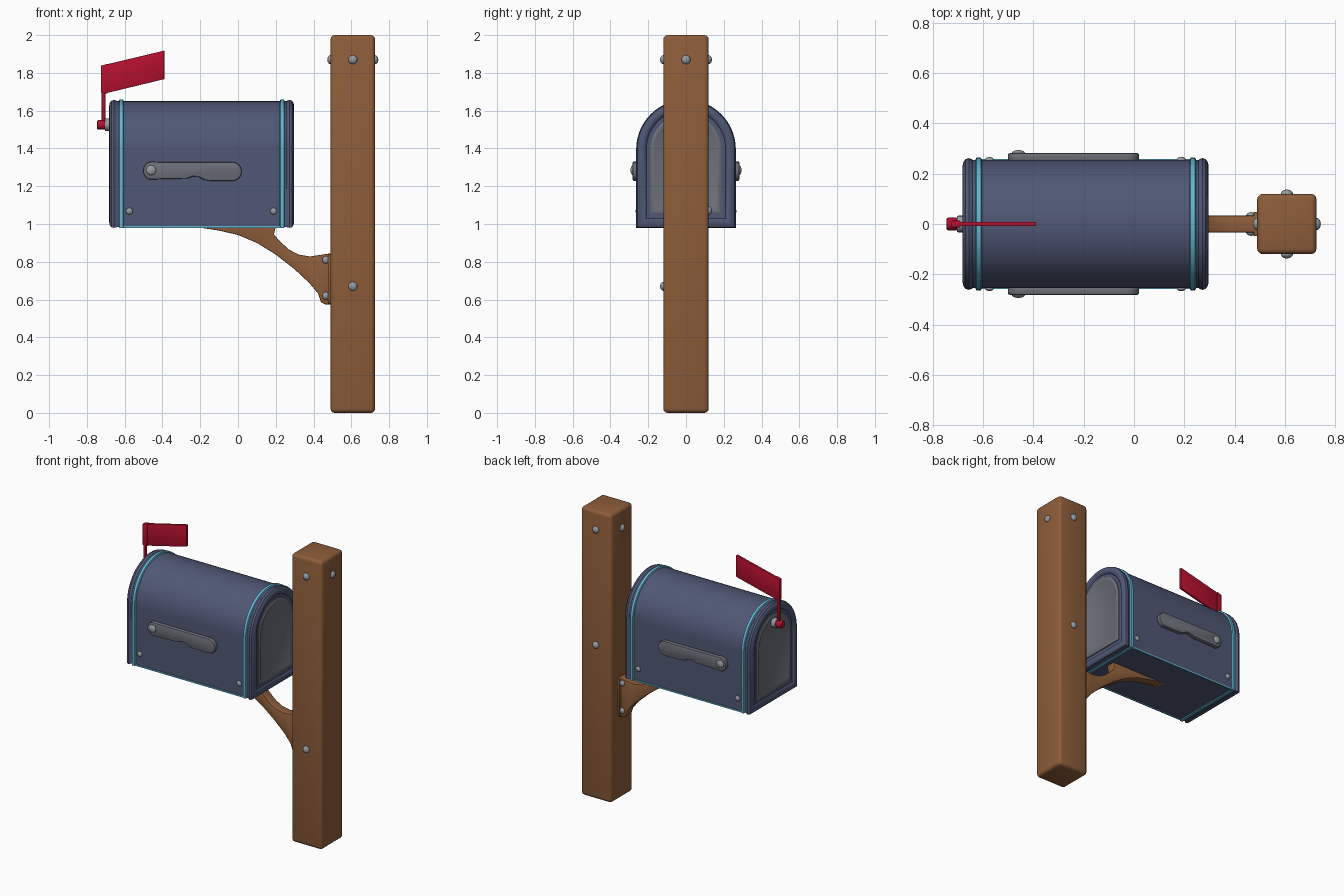
import bpy, bmesh, math
from mathutils import Vector

if "Cube" in bpy.data.objects:
    bpy.data.objects.remove(bpy.data.objects["Cube"])


def material(name, rgb):
    m = bpy.data.materials.new(name)
    m.diffuse_color = (*rgb, 1)
    m.use_nodes = True
    m.node_tree.nodes["Principled BSDF"].inputs["Base Color"].default_value = m.diffuse_color
    return m


WOOD = material("brown wood", (0.27, 0.11, 0.043))
BLUE = material("slate blue metal", (0.08, 0.096, 0.177))
CYAN = material("light blue trim", (0.13, 0.46, 0.64))
RED = material("flag red", (0.46, 0.005, 0.028))
STEEL = material("bolt steel", (0.30, 0.33, 0.36))
GREY = material("grey plate", (0.15, 0.16, 0.19))


def finish(bm, name, mat, bevel=0.0, segments=2, limit=35):
    """Bevel sharp edges, then make a smooth-by-angle object."""
    bmesh.ops.recalc_face_normals(bm, faces=bm.faces)
    if bevel:
        edges = [e for e in bm.edges if e.calc_face_angle(0) > math.radians(limit)]
        bmesh.ops.bevel(bm, geom=edges, offset=bevel, segments=segments,
                        profile=0.5, affect='EDGES', clamp_overlap=True)
    me = bpy.data.meshes.new(name)
    bm.to_mesh(me)
    bm.free()
    me.materials.append(mat)
    ob = bpy.data.objects.new(name, me)
    bpy.context.collection.objects.link(ob)
    bpy.ops.object.select_all(action='DESELECT')
    ob.select_set(True)
    bpy.context.view_layer.objects.active = ob
    bpy.ops.object.shade_smooth_by_angle(angle=math.radians(35))
    return ob


def box(name, lo, hi, mat, bevel=0.0, segments=2):
    bm = bmesh.new()
    bmesh.ops.create_cube(bm, size=1)
    for v in bm.verts:
        v.co = [(l + h) / 2 + c * (h - l) for l, h, c in zip(lo, hi, v.co)]
    return finish(bm, name, mat, bevel, segments)


def slab(name, pts, y0, y1, mat, bevel=0.0):
    """Extrude an x-z outline between two y values."""
    bm = bmesh.new()
    face = bm.faces.new([bm.verts.new((x, y0, z)) for x, z in pts])
    ext = bmesh.ops.extrude_face_region(bm, geom=[face])['geom']
    for v in ext:
        if isinstance(v, bmesh.types.BMVert):
            v.co.y = y1
    return finish(bm, name, mat, bevel)


def round_bolt(name, pos, axis, r=0.024, h=0.017, mat=STEEL):
    """Domed bolt head lying on a surface."""
    bm = bmesh.new()
    bmesh.ops.create_uvsphere(bm, u_segments=16, v_segments=10, radius=1)
    rot = Vector((0, 0, 1)).rotation_difference(Vector(axis))
    for v in bm.verts:
        v.co = Vector(pos) + rot @ Vector((v.co.x * r, v.co.y * r, v.co.z * h))
    return finish(bm, name, mat)


def rod(name, a, b, r, mat, bevel=0.0, sides=20):
    a, b = Vector(a), Vector(b)
    bm = bmesh.new()
    bmesh.ops.create_cone(bm, cap_ends=True, segments=sides, radius1=r, radius2=r,
                          depth=(b - a).length)
    rot = Vector((0, 0, 1)).rotation_difference(b - a)
    for v in bm.verts:
        v.co = (a + b) / 2 + rot @ v.co
    return finish(bm, name, mat, bevel)


R, BASE, SPRING = 0.26, 0.98, 1.395


def arch(inset, n=28):
    """Round-topped y-z outline, inset from the rim."""
    r, b = R - inset, BASE + max(inset, 0)
    pts = [(-r, b), (r, b)]
    return pts + [(r * math.cos(math.pi * i / n), SPRING + r * math.sin(math.pi * i / n))
                  for i in range(n + 1)]


def loft(name, sections, mat):
    """Join arch sections given as (x, inset)."""
    bm = bmesh.new()
    rings = [[bm.verts.new((x, y, z)) for y, z in arch(d)] for x, d in sections]
    for a, b in zip(rings, rings[1:]):
        for i in range(len(a)):
            j = (i + 1) % len(a)
            bm.faces.new((a[i], a[j], b[j], b[i]))
    bm.faces.new(rings[0])
    bm.faces.new(rings[-1])
    return finish(bm, name, mat)


# Post and its bolts
PX = 0.608
box("post", (0.49, -0.12, 0), (0.726, 0.12, 2), WOOD, 0.022, 3)
for i, (dx, dy) in enumerate([(1, 0), (-1, 0), (0, 1), (0, -1)]):
    round_bolt(f"post_top_bolt_{i}", (PX + dx * 0.118, dy * 0.12, 1.87), (dx, dy, 0))
round_bolt("post_front_bolt", (PX, -0.12, 0.67), (0, -1, 0))
round_bolt("post_back_bolt", (PX, 0.12, 1.07), (0, 1, 0))

# Curved bracket with mounting plate and screws
slab("bracket", [(-0.23, 0.985), (-0.1, 0.965), (0, 0.942), (0.1, 0.9), (0.2, 0.838),
                 (0.3, 0.76), (0.38, 0.685), (0.425, 0.63), (0.44, 0.585), (0.46, 0.575),
                 (0.495, 0.575), (0.495, 0.845), (0.46, 0.84), (0.38, 0.828), (0.32, 0.838),
                 (0.27, 0.865), (0.22, 0.91), (0.19, 0.945), (0.2, 0.985)],
     -0.034, 0.034, WOOD, 0.005)
box("bracket_plate", (0.476, -0.048, 0.58), (0.495, 0.048, 0.842), WOOD, 0.004)
for side in (-1, 1):
    for z in (0.62, 0.81):
        round_bolt(f"bracket_screw_{side}_{z}", (0.466, side * 0.034, z), (0, side, 0), 0.02, 0.013)

# Box body, rounded end caps, trim bands and door panels
loft("box_body", [(-0.65, 0.005), (0.265, 0.005)], BLUE)
for tag, x0, s in (("left", -0.682, 1), ("right", 0.297, -1)):
    loft(f"{tag}_end_cap", [(x0 + s * x, d) for x, d in
                            [(0.014, 0.05), (0.004, 0.042), (0, 0.03), (0.003, 0.014),
                             (0.012, 0.002), (0.025, -0.002), (0.037, 0.002), (0.046, 0.012)]], BLUE)
    loft(f"{tag}_panel", [(x0 + s * x, d) for x, d in
                          [(0.03, 0.072), (0.008, 0.072), (0.003, 0.08), (0.003, 0.092),
                           (0.009, 0.102)]], GREY)
for tag, x in (("left", -0.618), ("right", 0.234)):
    loft(f"{tag}_trim_band", [(x - 0.013, 0.005), (x - 0.009, -0.004), (x + 0.009, -0.004),
                              (x + 0.013, 0.005)], CYAN)

# Side plates, lower trim and rivets, mirrored front and back
cap = [(-0.452 + 0.05 * math.cos(a), 1.282 + 0.05 * math.sin(a))
       for a in [math.radians(70 + 22.5 * i) for i in range(9)]]
tip = [(-0.03 + 0.05 * math.cos(a), 1.278 + 0.05 * math.sin(a))
       for a in [math.radians(-90 + 22.5 * i) for i in range(9)]]
outline = cap + [(-0.40, 1.238), (-0.27, 1.24), (-0.24, 1.252), (-0.21, 1.25),
                 (-0.18, 1.234), (-0.15, 1.228)] + tip
for tag, s in (("front", -1), ("back", 1)):
    slab(f"{tag}_side_plate", outline, s * 0.25, s * 0.282, GREY, 0.007)
    round_bolt(f"{tag}_plate_rivet", (-0.46, s * 0.28, 1.285), (0, s, 0), 0.027, 0.014)
    ys = sorted((s * 0.25, s * 0.259))
    box(f"{tag}_lower_trim", (-0.61, ys[0], 0.98), (0.23, ys[1], 0.99), CYAN)
    for x in (-0.575, 0.188):
        round_bolt(f"{tag}_screw_{x}", (x, s * 0.255, 1.068), (0, s, 0), 0.018, 0.012)

# Signal flag on its pivot
rod("pivot_washer", (-0.705, 0, 1.525), (-0.665, 0, 1.525), 0.033, STEEL, 0.006)
rod("pivot_hub", (-0.746, 0, 1.525), (-0.7, 0, 1.525), 0.025, RED, 0.006)
box("flag_arm", (-0.722, -0.009, 1.52), (-0.702, 0.009, 1.71), RED, 0.003)
slab("flag_sleeve", [(-0.726, 1.695), (-0.69, 1.69), (-0.69, 1.848), (-0.726, 1.838)],
     -0.013, 0.013, RED, 0.003)
slab("flag", [(-0.7, 1.692), (-0.39, 1.767), (-0.39, 1.918), (-0.7, 1.844)],
     -0.008, 0.008, RED, 0.002)
